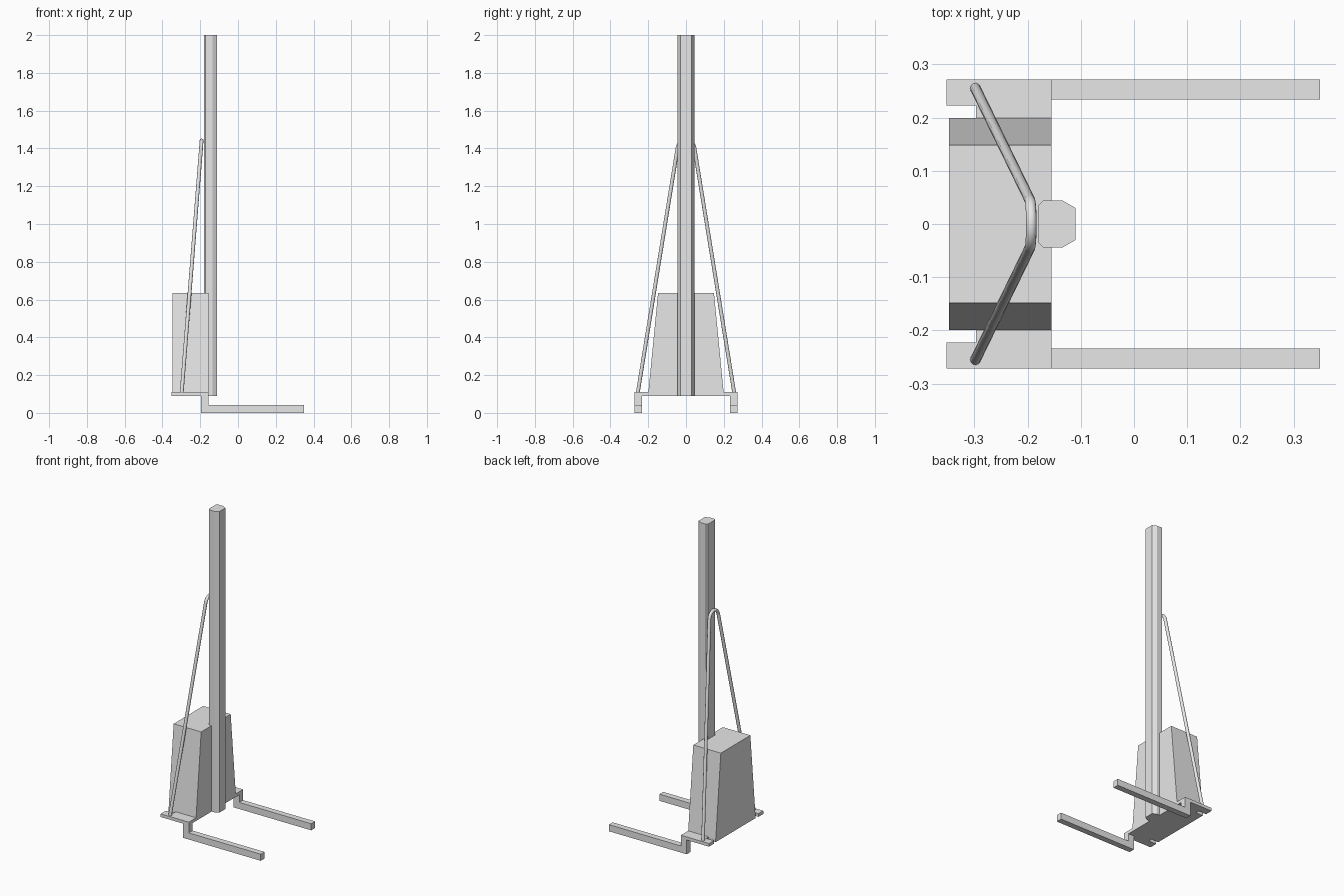
import bpy, bmesh, math
from mathutils import Vector

cube = bpy.data.objects.get("Cube")
if cube:
    bpy.data.objects.remove(cube, do_unlink=True)

grey = bpy.data.materials.new("light_grey")
grey.use_nodes = True
COLOR = (0.8, 0.8, 0.8, 1)
grey.diffuse_color = COLOR
grey.node_tree.nodes["Principled BSDF"].inputs["Base Color"].default_value = COLOR


def prism(name, profile, axis, lo, hi):
    """Extrude a 2D profile along one axis; profile uses the other two in order."""
    def place(p, d):
        v = list(p)
        v.insert("xyz".index(axis), d)
        return v
    bm = bmesh.new()
    face = bm.faces.new([bm.verts.new(place(p, lo)) for p in profile])
    new = bmesh.ops.extrude_face_region(bm, geom=[face])["geom"]
    move = Vector(place((0, 0), hi - lo))
    bmesh.ops.translate(bm, vec=move, verts=[g for g in new if isinstance(g, bmesh.types.BMVert)])
    bmesh.ops.recalc_face_normals(bm, faces=bm.faces)
    mesh = bpy.data.meshes.new(name)
    bm.to_mesh(mesh)
    bm.free()
    mesh.materials.append(grey)
    obj = bpy.data.objects.new(name, mesh)
    bpy.context.collection.objects.link(obj)
    return obj


def mirrored(half):
    """Complete a profile by mirroring its second coordinate."""
    return half + [(a, -b) for a, b in reversed(half)]


# Base plate with a notch at each rear corner
prism("base_plate", mirrored([(-0.348, 0.199), (-0.297, 0.199), (-0.297, 0.223),
                              (-0.352, 0.223), (-0.352, 0.272), (-0.155, 0.272)]),
      "z", 0.09, 0.11)

# Tapered battery housing
prism("housing", [(-0.199, 0.11), (0.199, 0.11), (0.148, 0.635), (-0.148, 0.635)],
      "x", -0.348, -0.155)

# Mast with small rear and large front chamfers
prism("mast", mirrored([(-0.18, 0.035), (-0.171, 0.044), (-0.134, 0.044), (-0.11, 0.03)]),
      "z", 0.09, 2.0)

# Stepped support legs
step = [(-0.195, 0), (0.35, 0), (0.35, 0.042), (-0.155, 0.042), (-0.155, 0.09), (-0.195, 0.09)]
for side, lo, hi in (("left", 0.234, 0.272), ("right", -0.272, -0.234)):
    prism(side + "_leg", step, "y", lo, hi)

# Bent tube brace: two leaning struts joined by a round arch
R, Z, TILT = 0.045, 1.397, math.radians(9)
path = [(-0.298, 0.255, 0.108)]
for i in range(17):
    a = TILT + (math.pi - 2 * TILT) * i / 16
    path.append((-0.196 + 0.003 * math.sin(a), R * math.cos(a), Z + R * math.sin(a)))
path.append((-0.298, -0.255, 0.108))

curve = bpy.data.curves.new("tube_brace", "CURVE")
curve.dimensions = "3D"
curve.bevel_depth = 0.01
curve.bevel_resolution = 4
curve.use_fill_caps = True
spline = curve.splines.new("POLY")
spline.points.add(len(path) - 1)
for point, co in zip(spline.points, path):
    point.co = (*co, 1)
curve.materials.append(grey)
brace = bpy.data.objects.new("tube_brace", curve)
bpy.context.collection.objects.link(brace)

# Turn the tube into a smooth mesh
bpy.ops.object.select_all(action="DESELECT")
brace.select_set(True)
bpy.context.view_layer.objects.active = brace
bpy.ops.object.convert(target="MESH")
bpy.ops.object.shade_smooth_by_angle(angle=math.radians(40))
